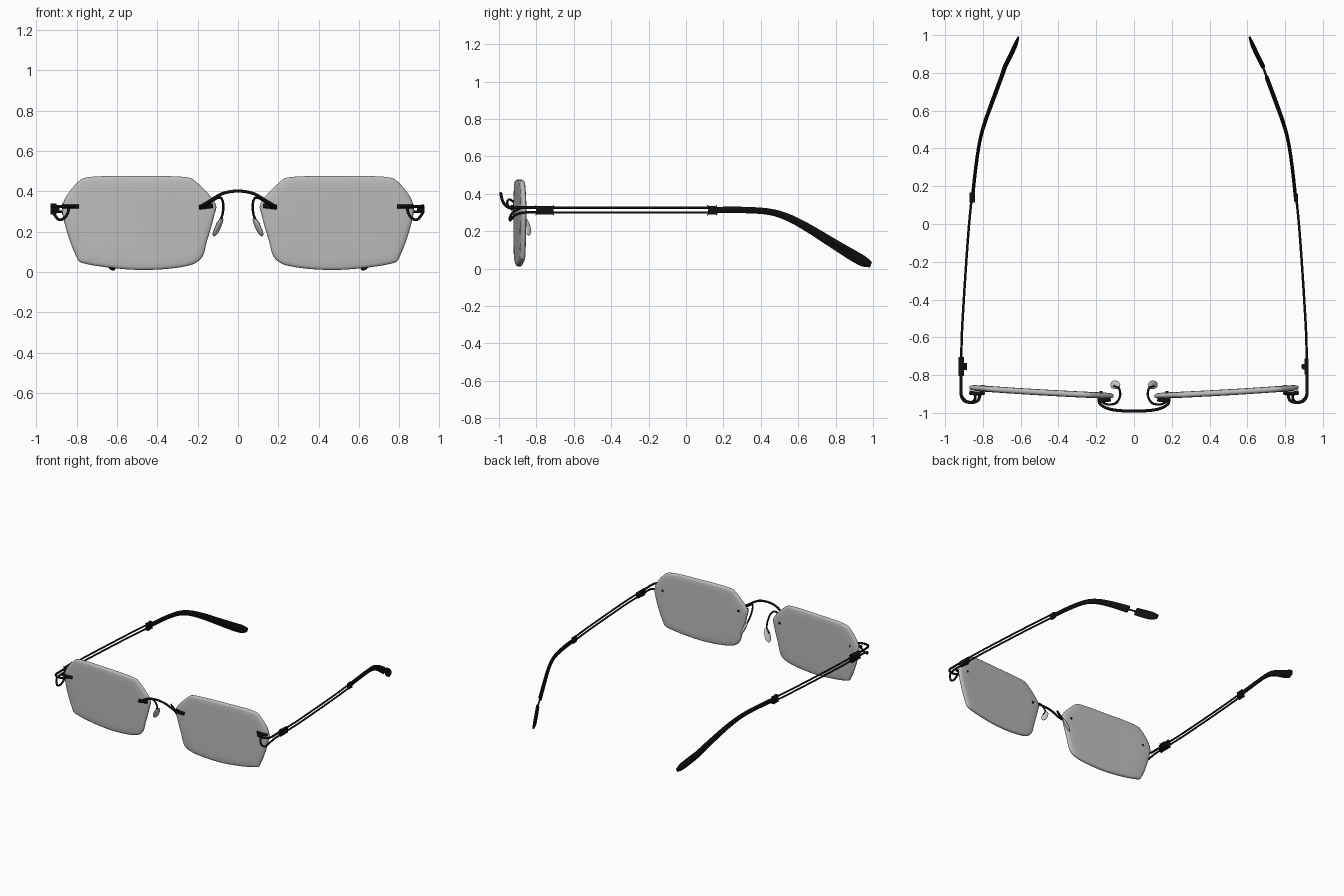
import bpy, bmesh, math
from mathutils import Vector

if "Cube" in bpy.data.objects:
    bpy.data.objects.remove(bpy.data.objects["Cube"])


def material(name, rgb):
    m = bpy.data.materials.new(name)
    m.use_nodes = True
    m.diffuse_color = (*rgb, 1)
    m.node_tree.nodes["Principled BSDF"].inputs["Base Color"].default_value = (*rgb, 1)
    return m


BLACK = material("black metal", (0.005, 0.005, 0.005))
GREY = material("grey lens", (0.5, 0.5, 0.5))
PAD = material("pale pad", (0.6, 0.6, 0.6))


def finish(name, bm, mat, angle=40):
    bmesh.ops.recalc_face_normals(bm, faces=bm.faces)
    mesh = bpy.data.meshes.new(name)
    bm.to_mesh(mesh)
    bm.free()
    mesh.materials.append(mat)
    ob = bpy.data.objects.new(name, mesh)
    bpy.context.collection.objects.link(ob)
    bpy.ops.object.select_all(action="DESELECT")
    ob.select_set(True)
    bpy.context.view_layer.objects.active = ob
    bpy.ops.object.shade_smooth_by_angle(angle=math.radians(angle))
    return ob


def spline(pts, steps, closed=False):
    """Smooth path through points of any dimension."""
    n, out = len(pts), []
    pick = (lambda i: pts[i % n]) if closed else (lambda i: pts[max(0, min(n - 1, i))])
    for i in range(n if closed else n - 1):
        for k in range(steps):
            t = k / steps
            out.append([0.5 * (2 * b + (c - a) * t + (2 * a - 5 * b + 4 * c - d) * t * t
                               + (3 * b - a - 3 * c + d) * t ** 3)
                        for a, b, c, d in zip(pick(i - 1), pick(i), pick(i + 1), pick(i + 2))])
    if not closed:
        out.append(list(pts[-1]))
    return out


def bridge_rings(bm, rings):
    for a, b in zip(rings, rings[1:]):
        for i in range(len(a)):
            j = (i + 1) % len(a)
            bm.faces.new((a[i], a[j], b[j], b[i]))


def loft(name, pts, side=1, r=0.007, steps=5, seg=10, mat=BLACK):
    """Sweep an ellipse along x, y, z[, half width, half height]."""
    path = spline([p if len(p) == 5 else (*p, r, r) for p in pts], steps)
    pos = [Vector((p[0] * side, p[1], p[2])) for p in path]
    bm, rings, across = bmesh.new(), [], None
    for i, c in enumerate(pos):
        t = (pos[min(i + 1, len(pos) - 1)] - pos[max(i - 1, 0)]).normalized()
        if across is None:
            across = t.cross(Vector((0, 0, 1)))
            if across.length < 0.1:
                across = Vector((1, 0, 0))
        across = (across - t * across.dot(t)).normalized()
        up = across.cross(t)
        w, h = path[i][3:]
        rings.append([bm.verts.new(c + across * w * math.cos(a) + up * h * math.sin(a))
                      for a in (math.tau * k / seg for k in range(seg))])
    bridge_rings(bm, rings)
    bm.faces.new(rings[0])
    bm.faces.new(rings[-1])
    return finish(name, bm, mat)


def block(name, centre, size, side):
    bm = bmesh.new()
    bmesh.ops.create_cube(bm, size=1)
    for v in bm.verts:
        v.co = Vector([c + p * s for c, p, s in zip(centre, v.co, size)])
        v.co.x *= side
    bmesh.ops.bevel(bm, geom=bm.edges[:], offset=0.004, segments=2, affect="EDGES")
    return finish(name, bm, BLACK)


# Lens outline and its soft, rounded edge
OUTLINE = [(.27, .472), (.5, .476), (.73, .472), (.8, .44), (.866, .345), (.862, .25),
           (.805, .085), (.75, .04), (.5, .011), (.28, .025), (.185, .065), (.152, .16),
           (.118, .28), (.114, .345), (.205, .445)]
EDGE = [(1, 0), (.995, .007), (.975, .012), (.93, .015), (.8, .016), (.5, .016), (.2, .016)]


def lens_y(x):
    t = (x - 0.11) / 0.76
    return -0.910 + 0.03 * t + 0.014 * t * t


def lens(name, side):
    bm, rim = bmesh.new(), spline(OUTLINE, 5, closed=True)
    cx, cz = 0.49, 0.25

    def ring(scale, depth):
        out = []
        for x, z in rim:
            px = cx + (x - cx) * scale
            out.append(bm.verts.new((px * side, lens_y(px) + depth, cz + (z - cz) * scale)))
        return out

    outer = ring(*EDGE[0])
    for sign in (-1, 1):
        rings = [outer] + [ring(s, d * sign) for s, d in EDGE[1:]]
        bridge_rings(bm, rings)
        bm.faces.new(rings[-1])
    return finish(name, bm, GREY, 60)


# Temple sleeve, split where the core of the left one is bare
SLEEVE = [(.857, .12, .312, .009, .018), (.84, .28, .314, .009, .018),
          (.818, .43, .306, .009, .018), (.792, .53, .28, .010, .020),
          (.753, .64, .225, .011, .023), (.703, .775, .142, .011, .027)]
TIP = [(.682, .835, .105, .012, .029), (.65, .90, .066, .012, .031),
       (.627, .95, .038, .011, .029), (.613, .987, .021, .006, .016)]

for side, tag in ((1, "left"), (-1, "right")):
    lens(tag + "_lens", side)

    # Twin temple wires with hinge block and ferrule
    for z, level in ((.326, "upper"), (.300, "lower")):
        loft(f"{tag}_{level}_temple_wire",
             [(.915, -.80, z), (.912, -.6, z), (.901, -.4, z), (.888, -.2, z),
              (.873, 0, z), (.857, .16, z)], side, r=.0065)
    block(tag + "_hinge_block", (.914, -.755, .312), (.022, .092, .046), side)
    block(tag + "_hinge_knuckle", (.899, -.755, .312), (.022, .03, .03), side)
    block(tag + "_ferrule", (.857, .14, .312), (.021, .045, .046), side)

    # Temple ends
    if side == 1:
        loft("left_sleeve", SLEEVE, side)
        loft("left_bare_core", [SLEEVE[-1][:3], TIP[0][:3]], side, r=.006)
        loft("left_tip", TIP, side)
    else:
        loft("right_sleeve", SLEEVE + TIP, side)

    # Wire hooks from the temples round to the lens fronts
    loft(tag + "_upper_hook",
         [(.915, -.79, .326), (.916, -.86, .326), (.914, -.91, .326), (.895, -.938, .326),
          (.858, -.945, .326), (.825, -.933, .326), (.815, -.90, .326)], side, r=.008)
    loft(tag + "_lower_hook",
         [(.915, -.79, .300), (.916, -.86, .300), (.912, -.91, .288), (.887, -.938, .260),
          (.858, -.942, .270), (.842, -.928, .298), (.84, -.90, .318)], side, r=.007)
    loft(tag + "_outer_clip",
         [(.79, -.892, .325), (.83, -.898, .325), (.872, -.892, .325)], side, r=.011)
    loft(tag + "_outer_peg", [(.80, -.90, .325), (.80, -.853, .325)], side, r=.008)

    # Bridge clip, nose pad arm and pad
    loft(tag + "_inner_clip",
         [(.192, -.928, .322), (.16, -.932, .325), (.125, -.928, .330)], side, r=.012)
    loft(tag + "_inner_peg", [(.175, -.935, .322), (.175, -.885, .322)], side, r=.008)
    loft(tag + "_pad_arm",
         [(.175, -.938, .322), (.14, -.955, .345), (.10, -.950, .368), (.08, -.928, .362),
          (.073, -.90, .325), (.08, -.87, .275), (.105, -.858, .235)], side, r=.006)
    loft(tag + "_nose_pad",
         [(.078, -.862, .268, .006, .003), (.083, -.859, .258, .016, .007),
          (.096, -.853, .230, .023, .010), (.110, -.847, .200, .021, .009),
          (.118, -.843, .184, .012, .006), (.121, -.842, .178, .004, .002)],
         side, steps=4, seg=14, mat=PAD)

# Arched bridge
half = [(.185, -.930, .322), (.178, -.955, .330), (.135, -.978, .356), (.075, -.988, .390)]
loft("bridge", half + [(0, -.990, .402)] + [(-x, y, z) for x, y, z in reversed(half)], r=.008)
